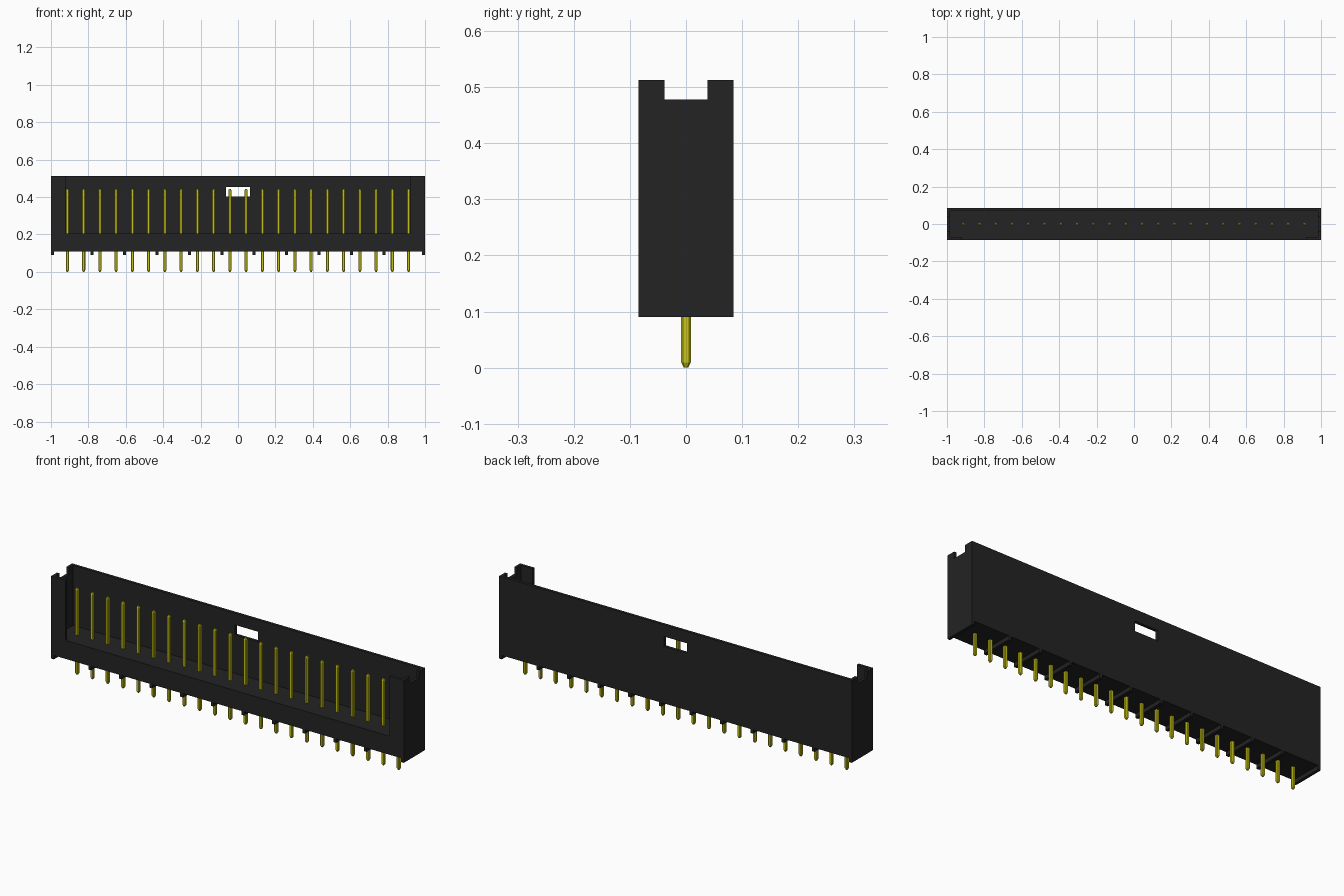
import bpy, bmesh, math
from mathutils import Vector

cube = bpy.data.objects.get("Cube")
if cube:
    bpy.data.objects.remove(cube, do_unlink=True)


def material(name, colour):
    mat = bpy.data.materials.new(name)
    mat.use_nodes = True
    mat.diffuse_color = (*colour, 1)
    mat.node_tree.nodes["Principled BSDF"].inputs["Base Color"].default_value = (*colour, 1)
    return mat


BLACK = material("black plastic", (0.017, 0.017, 0.017))
GOLD = material("yellow metal", (0.58, 0.55, 0.008))


def finish(name, bm, mat):
    bmesh.ops.recalc_face_normals(bm, faces=bm.faces)
    mesh = bpy.data.meshes.new(name)
    bm.to_mesh(mesh)
    bm.free()
    mesh.materials.append(mat)
    obj = bpy.data.objects.new(name, mesh)
    bpy.context.collection.objects.link(obj)
    return obj


def boxes(name, spans, mat):
    """One object made of boxes, each given as x, y and z ranges."""
    bm = bmesh.new()
    for span in spans:
        lo, hi = Vector([s[0] for s in span]), Vector([s[1] for s in span])
        for v in bmesh.ops.create_cube(bm, size=1)["verts"]:
            v.co = Vector([(a + b) / 2 + c * (b - a) for a, b, c in zip(lo, hi, v.co)])
    return finish(name, bm, mat)


# Main dimensions
END, HALF, WALL = 1.0, 0.085, 0.015
IN_X, IN_Y = END - WALL, HALF - WALL
FOOT, BASE, FLOOR, NOTCH, TOP = 0.09, 0.11, 0.205, 0.478, 0.513
PINS = 22
PITCH = 1.824 / (PINS - 1)

# Solid floor block holding the pins
boxes("floor_block", [((-IN_X, IN_X), (-HALF, HALF), (BASE, FLOOR))], BLACK)

# Back wall around a central window
back, slot_x, slot_lo, slot_hi = (IN_Y, HALF), 0.065, 0.402, 0.453
boxes("back_wall", [
    ((-IN_X, IN_X), back, (FLOOR, slot_lo)),
    ((-IN_X, IN_X), back, (slot_hi, TOP)),
    ((-IN_X, -slot_x), back, (slot_lo, slot_hi)),
    ((slot_x, IN_X), back, (slot_lo, slot_hi)),
], BLACK)

# Notched end walls with narrow front lips
for side, sign in (("left", 1), ("right", -1)):
    wall_x = sorted((sign * IN_X, sign * END))
    lip_x = sorted((sign * 0.92, sign * IN_X))
    boxes(side + "_end_wall", [
        (wall_x, (-HALF, HALF), (FOOT, NOTCH)),
        (wall_x, (-HALF, -0.038), (NOTCH, TOP)),
        (wall_x, (0.038, HALF), (NOTCH, TOP)),
    ], BLACK)
    boxes(side + "_front_lip", [(lip_x, (-HALF, -IN_Y), (FLOOR, TOP))], BLACK)

# Standoff ribs under the floor, between every second pair of pins
ribs = [(i - 4.5) * 2 * PITCH for i in range(10)]
boxes("standoff_ribs", [((x - 0.008, x + 0.008), (-HALF, HALF), (FOOT, BASE))
                        for x in ribs], BLACK)

# Pins: square bars with bevelled corners and tapered tips
bm = bmesh.new()
r, c = 0.0085, 0.005
outline = [(r, -c), (r, c), (c, r), (-c, r), (-r, c), (-r, -c), (-c, -r), (c, -r)]
levels = [(0, 0.45), (0.009, 1), (0.435, 1), (0.444, 0.45)]
for i in range(PINS):
    px = (i - (PINS - 1) / 2) * PITCH
    rings = [[bm.verts.new((px + x * s, y * s, z)) for x, y in outline]
             for z, s in levels]
    for low, high in zip(rings, rings[1:]):
        for k in range(8):
            n = (k + 1) % 8
            bm.faces.new((low[k], low[n], high[n], high[k]))
    bm.faces.new(rings[0][::-1])
    bm.faces.new(rings[-1])
finish("contact_pins", bm, GOLD)
